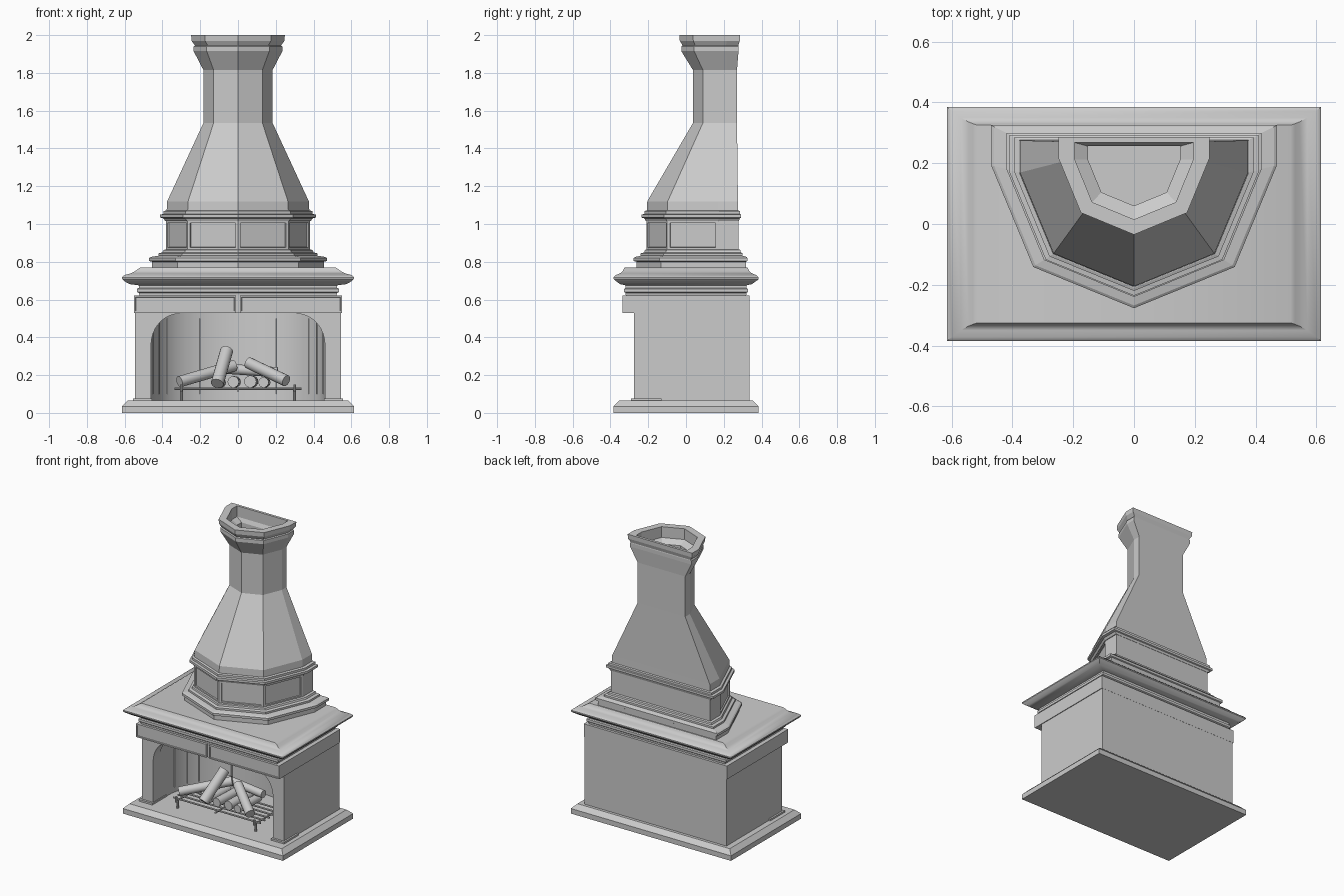
import bpy, bmesh
from math import pi, sin, cos
from mathutils import Vector

if "Cube" in bpy.data.objects:
    bpy.data.objects.remove(bpy.data.objects["Cube"])


def finish(bm, name, smooth=False):
    bmesh.ops.recalc_face_normals(bm, faces=bm.faces)
    me = bpy.data.meshes.new(name)
    bm.to_mesh(me)
    bm.free()
    ob = bpy.data.objects.new(name, me)
    bpy.context.collection.objects.link(ob)
    if smooth:
        bpy.context.view_layer.objects.active = ob
        ob.select_set(True)
        bpy.ops.object.shade_smooth_by_angle(angle=0.6)
        ob.select_set(False)
    return ob


def loft(name, rings, smooth=False, inset=None):
    """Skin matching rings, cap both ends; inset=(ring index, sides, margin, depth) sinks panels."""
    bm = bmesh.new()
    vs = [[bm.verts.new(p) for p in r] for r in rings]
    n, panels = len(vs[0]), []
    for k in range(len(vs) - 1):
        for i in range(n):
            j = (i + 1) % n
            f = bm.faces.new((vs[k][i], vs[k][j], vs[k + 1][j], vs[k + 1][i]))
            if inset and k == inset[0] and i in inset[1]:
                panels.append(f)
    bm.faces.new(vs[0][::-1])
    bm.faces.new(vs[-1])
    if panels:
        bmesh.ops.recalc_face_normals(bm, faces=bm.faces)
        bmesh.ops.inset_individual(bm, faces=panels, thickness=inset[2])
        bmesh.ops.inset_individual(bm, faces=panels, thickness=0.002, depth=inset[3])
    return finish(bm, name, smooth)


def rect(hx, hy, z):
    return [(-hx, -hy, z), (hx, -hy, z), (hx, hy, z), (-hx, hy, z)]


def box(name, x0, x1, y0, y1, z0, z1, **kw):
    return loft(name, [[(x0, y0, z), (x1, y0, z), (x1, y1, z), (x0, y1, z)] for z in (z0, z1)], **kw)


def rod(name, a, b, r, n=16):
    a, b = Vector(a), Vector(b)
    q = (b - a).to_track_quat('Z', 'Y')
    circle = [q @ Vector((r * cos(2 * pi * i / n), r * sin(2 * pi * i / n), 0)) for i in range(n)]
    return loft(name, [[a + c for c in circle], [b + c for c in circle]], smooth=True)


def hood_ring(w, back, front, z):
    """Seven-sided plan: flat back, pointed front."""
    d = back - front
    right = [(w, back), (w, back - .22 * d), (.705 * w, back - .775 * d)]
    pts = right + [(0, front)] + [(-x, y) for x, y in reversed(right)]
    return [(x, y, z) for x, y in pts]


# Base slab with chamfered top edge
loft("base_slab", [rect(.615, .385, 0), rect(.615, .385, .035), rect(.59, .36, .06), rect(.585, .355, .065)])

# Firebox shell: U-shaped plan with a curved inner wall
steps = 24
def wall(t):
    return .46 * cos(t), -.15 + .40 * abs(sin(t)) ** .8
inner = [(-.46, -.275)] + [wall(pi - pi * i / steps) for i in range(steps + 1)] + [(.46, -.275)]
plan = [(.545, -.275), (.545, .335), (-.545, .335), (-.545, -.275)] + inner
loft("firebox_shell", [[(x, y, z) for x, y in plan] for z in (.065, .535)], smooth=True)

# Thin ribs dividing the inner wall into panels
for t in (.18, .42, .62, 1.12):
    for s in (-1, 1):
        x, y = wall(t)
        rod("wall_rib", (s * x, y, .1), (s * x, y, .5), .005, 8)

# Arched corners of the opening, and pillar plinths
for s in (-1, 1):
    arc = [(.46 - .15 * (1 - cos(a)), .36 + .165 * sin(a)) for a in [i * pi / 24 for i in range(13)]]
    prof = arc + [(.31, .535), (.465, .535), (.465, .36)]
    loft("arch_corner", [[(s * x, y, z) for x, z in prof] for y in (-.274, -.2)], smooth=True)
    box("pillar_plinth", *sorted((s * .455, s * .557)), -.29, -.13, .06, .077)

# Lintel with two sunk front panels
box("lintel", -.55, .55, -.322, .336, .53, .622)
for s in (-1, 1):
    box("lintel_panel", *sorted((s * .01, s * .55)), -.335, -.32, .53, .622, inset=(0, [0], .012, -.005))

# Moulded mantel and cornice
mantel = [(.52, .318, .615), (.525, .32, .635), (.535, .327, .64), (.535, .327, .657), (.525, .32, .662),
          (.525, .32, .675), (.575, .35, .682), (.59, .36, .69), (.605, .375, .70), (.615, .385, .71),
          (.615, .385, .718), (.60, .372, .73), (.57, .35, .738), (.545, .336, .75), (.53, .33, .762),
          (.515, .325, .77)]
loft("mantel_cornice", [rect(*m) for m in mantel], smooth=True)

# Stepped foot of the hood
foot = [(.455, .318, -.262, .765), (.455, .318, -.262, .80), (.47, .325, -.277, .804), (.47, .325, -.277, .82),
        (.46, .32, -.268, .826), (.42, .30, -.24, .832), (.42, .30, -.24, .845), (.40, .29, -.22, .85),
        (.395, .288, -.218, .862), (.38, .28, -.21, .866)]
loft("hood_foot", [hood_ring(*f) for f in foot])

# Frieze with sunk panels on the four front faces
loft("hood_frieze", [hood_ring(.38, .278, -.21, z) for z in (.86, 1.022)], inset=(0, [1, 2, 3, 4], .022, -.008))

# Collar moulding
collar = [(.385, .28, -.213, 1.015), (.395, .285, -.22, 1.03), (.412, .292, -.236, 1.034), (.412, .292, -.236, 1.05),
          (.395, .285, -.22, 1.053), (.395, .285, -.22, 1.068), (.38, .278, -.21, 1.072)]
loft("hood_collar", [hood_ring(*c) for c in collar])

# Tapering hood, flue and flared crown, then down the hollow inside
flue = [(.378, .276, -.207, 1.065), (.375, .275, -.205, 1.12), (.183, .27, .037, 1.535), (.183, .27, .037, 1.815),
        (.235, .278, -.025, 1.915), (.235, .278, -.025, 1.94), (.228, .277, -.018, 1.945),
        (.246, .285, -.033, 1.97), (.248, .286, -.035, 2.0), (.195, .268, .015, 2.0), (.195, .268, .015, 1.925),
        (.152, .256, .06, 1.90), (.152, .256, .06, 1.2)]
loft("hood_and_flue", [hood_ring(*f) for f in flue])

# Grate: long bars, cross bars, legs and front stops
for i in range(6):
    y = -.23 + i * .048
    rod("grate_bar", (-.335, y, .128), (.335, y, .128), .006, 8)
for x in (-.3, 0, .3):
    rod("grate_cross_bar", (x, -.25, .118), (x, .03, .118), .006, 8)
    if x:
        for y in (-.235, .015):
            rod("grate_leg", (x, y, .064), (x, y, .125), .008, 8)
        rod("grate_stop", (x, -.25, .112), (x, -.25, .15), .007, 8)

# Logs: a row laid front to back, others stacked across
for x, r in ((-.10, .026), (-.025, .03), (.065, .032), (.135, .027)):
    rod("bottom_log", (x, -.2, .134 + r), (x + .01, .02, .134 + r), r)
rod("left_log", (-.31, -.2, .165), (-.02, -.03, .25), .03)
rod("leaning_log", (-.11, -.22, .155), (-.06, -.06, .33), .034)
rod("right_log", (.255, -.23, .17), (.055, -.08, .265), .031)
rod("back_log", (-.08, .0, .235), (.21, -.02, .215), .027)
